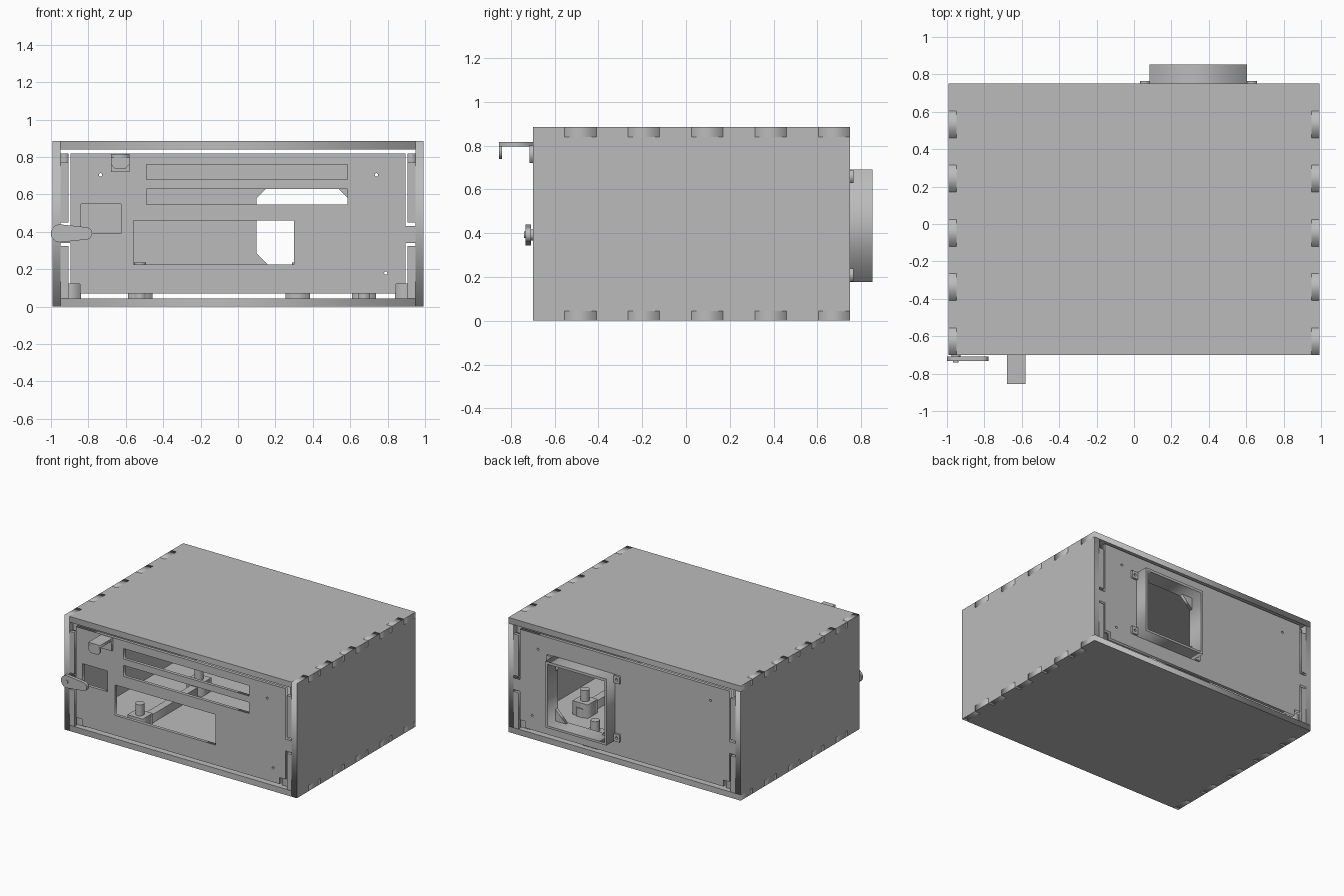
import bpy, math
from mathutils import Matrix, Vector

if "Cube" in bpy.data.objects:
    bpy.data.objects.remove(bpy.data.objects["Cube"])

grey = bpy.data.materials.new("plain grey")
grey.diffuse_color = (0.5, 0.5, 0.5, 1)
grey.use_nodes = True
grey.node_tree.nodes["Principled BSDF"].inputs["Base Color"].default_value = grey.diffuse_color

W, Y0, Y1, H = 0.993, -0.70, 0.75, 0.885      # box half width, front, back, height
T = 0.045                                     # thickness of the case boards
PT = 0.025                                    # thickness of the end panels

# columns: where the local x, y and normal of a flat plate go
PLANES = {
    'XY': Matrix(((1, 0, 0), (0, 1, 0), (0, 0, 1))),
    'XZ': Matrix(((1, 0, 0), (0, 0, -1), (0, 1, 0))),
    'YZ': Matrix(((0, 0, 1), (1, 0, 0), (0, 1, 0))),
}


def plate(name, plane, lo, hi, loops):
    """Flat plate between lo and hi along the plane's axis; extra loops are holes."""
    cu = bpy.data.curves.new(name, 'CURVE')
    cu.dimensions, cu.fill_mode = '2D', 'BOTH'
    cu.extrude = (hi - lo) / 2
    for pts in loops:
        s = cu.splines.new('POLY')
        s.points.add(len(pts) - 1)
        for p, (a, b) in zip(s.points, pts):
            p.co = (a, b, 0, 1)
        s.use_cyclic_u = True
    ob = bpy.data.objects.new(name, cu)
    bpy.context.collection.objects.link(ob)
    mid = (lo + hi) / 2
    axis = {'XY': Vector((0, 0, 1)), 'XZ': Vector((0, 1, 0)), 'YZ': Vector((1, 0, 0))}[plane]
    ob.matrix_world = Matrix.Translation(axis * mid) @ PLANES[plane].to_4x4()
    bpy.ops.object.select_all(action='DESELECT')
    ob.select_set(True)
    bpy.context.view_layer.objects.active = ob
    bpy.ops.object.convert(target='MESH')
    ob = bpy.context.object
    ob.data.materials.clear()
    ob.data.materials.append(grey)
    return ob


def rect(a0, a1, b0, b1):
    return [(a0, b0), (a1, b0), (a1, b1), (a0, b1)]


def disc(a, b, r, n=12):
    return [(a + r * math.cos(2 * math.pi * i / n), b + r * math.sin(2 * math.pi * i / n)) for i in range(n)]


def box(name, x0, x1, y0, y1, z0, z1):
    return plate(name, 'XY', z0, z1, [rect(x0, x1, y0, y1)])


def fingers(even, odd):
    """Finger-jointed edge along y, front to back, as (y, offset) pairs."""
    step = (Y1 - Y0) / 10
    pts = []
    for i in range(10):
        v = odd if i % 2 else even
        pts += [(Y0 + i * step, v), (Y0 + (i + 1) * step, v)]
    return pts


# case boards with finger joints
side = fingers(0, T) + fingers(H, H - T)[::-1]
plate("left_side", 'YZ', -W, -W + T, [side])
plate("right_side", 'YZ', W - T, W, [side])
lid = [(x, y) for y, x in fingers(W - T, W) + fingers(-W + T, -W)[::-1]]
plate("floor", 'XY', 0, T, [lid])
plate("lid", 'XY', H - T, H, [lid])

# outline of both end panels: notched lower corners and a tab on each side
half = [(0.845, 0.07), (0.845, 0.12), (0.895, 0.12), (0.895, 0.34), (0.95, 0.34),
        (0.95, 0.43), (0.895, 0.43), (0.895, 0.82)]
outline = half + [(-x, z) for x, z in half[::-1]]
screw_holes = [disc(-0.735, 0.705, 0.009), disc(0.74, 0.705, 0.009), disc(0.79, 0.18, 0.009)]

# front panel with its slots and windows
plate("front_panel", 'XZ', Y0, Y0 + PT, [
    outline, rect(-0.49, 0.585, 0.68, 0.76), rect(-0.49, 0.585, 0.545, 0.63),
    rect(-0.56, 0.30, 0.225, 0.46), rect(-0.84, -0.625, 0.39, 0.55)] + screw_holes)

# back panel with the duct opening
plate("back_panel", 'XZ', Y1 - PT, Y1,
      [outline, rect(0.10, 0.587, 0.195, 0.67)] + screw_holes)

# side strips and corner blocks at both ends
for end, a, b, inner in (("front", Y0, Y0 + PT, 1), ("back", Y1 - PT, Y1, -1)):
    for s, sname in ((-1, "left"), (1, "right")):
        x0, x1 = sorted((s * 0.907, s * 0.95))
        for k, (z0, z1) in enumerate(((T, 0.325), (0.45, 0.77))):
            plate(f"{end}_{sname}_strip_{k}", 'XZ', a, b, [rect(x0, x1, z0, z1)])
        y0, y1 = sorted((a + 0.04, a + 0.10)) if inner > 0 else sorted((b - 0.04, b - 0.10))
        x0, x1 = sorted((s * 0.84, s * 0.95))
        box(f"{end}_{sname}_low_block", x0, x1, y0, y1, T, 0.125)
        x0, x1 = sorted((s * 0.905, s * 0.95))
        box(f"{end}_{sname}_top_block", x0, x1, y0, y1, 0.765, 0.82)

# square duct on the back
plate("duct", 'XZ', Y1 - 0.001, 0.853,
      [rect(0.083, 0.605, 0.178, 0.69), rect(0.10, 0.587, 0.195, 0.67)])
for sx, cx in ((1, 0.10), (-1, 0.587)):
    for sz, cz in ((1, 0.195), (-1, 0.67)):
        plate("duct_gusset", 'XZ', Y1 - 0.02, Y1 + 0.005,
              [[(cx, cz), (cx + sx * 0.09, cz), (cx, cz + sz * 0.09)]])
for x0, x1 in ((0.033, 0.084), (0.604, 0.657)):
    for z0 in (0.18, 0.63):
        plate("duct_tab", 'XZ', Y1, Y1 + 0.015,
              [rect(x0, x1, z0, z0 + 0.058), disc((x0 + x1) / 2, z0 + 0.029, 0.01)])

# hook on the front
plate("hook_plate", 'XZ', Y0 - 0.014, Y0, [rect(-0.68, -0.58, 0.72, 0.80)])
box("hook_shelf", -0.68, -0.58, -0.855, Y0, 0.797, 0.817)
plate("hook_lip", 'XZ', -0.855, -0.841, [[
    (-0.68, 0.80), (-0.68, 0.762), (-0.66, 0.74), (-0.60, 0.74), (-0.58, 0.762), (-0.58, 0.80)]])

# turning latch: a tapered bar with round ends, a spacer and a screw head
LX, LZ = -0.952, 0.392
bar = []
for i in range(13):
    t = math.pi / 2 + math.pi * i / 12
    bar.append((LX + 0.048 * math.cos(t), LZ + 0.048 * math.sin(t)))
for i in range(13):
    t = -math.pi / 2 + math.pi * i / 12
    bar.append((-0.812 + 0.033 * math.cos(t), LZ + 0.033 * math.sin(t)))
plate("latch_bar", 'XZ', -0.733, -0.708, [bar])
plate("latch_spacer", 'XZ', -0.71, Y0, [disc(LX, LZ, 0.025, 20)])
plate("latch_screw", 'XZ', -0.74, -0.73, [disc(LX, LZ, 0.015, 16)])

# inside rails with stand-off posts
for x, y0, y1 in ((-0.523, -0.51, 0.34), (0.674, -0.45, 0.34)):
    box("inner_rail", x - 0.03, x + 0.03, y0, y1, T, 0.11)
for x, y in ((-0.523, -0.45), (-0.523, 0.27), (0.674, 0.27), (0.32, 0.65)):
    box("post_base", x - 0.065, x + 0.065, y - 0.06, y + 0.06, T, 0.15)
    plate("post", 'XY', 0.15, 0.235, [disc(x, y, 0.032, 20)])
